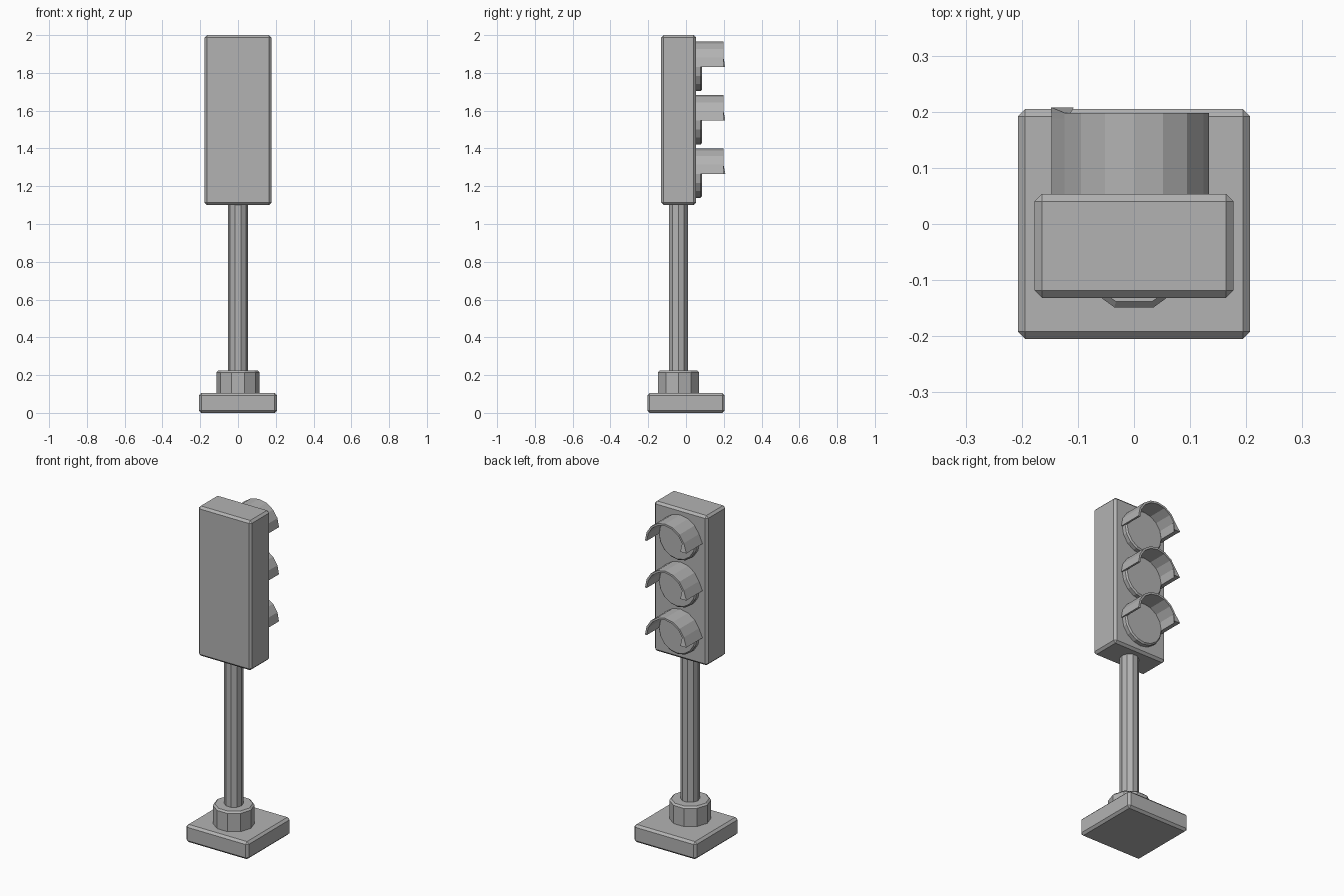
import bpy, bmesh, math
from mathutils import Matrix

cube = bpy.data.objects.get("Cube")
if cube:
    bpy.data.objects.remove(cube, do_unlink=True)

grey = bpy.data.materials.new("plain grey")
grey.use_nodes = True
colour = (0.45, 0.45, 0.45, 1)
grey.diffuse_color = colour
grey.node_tree.nodes["Principled BSDF"].inputs["Base Color"].default_value = colour


def finish(name, bm, location, bevel=0):
    """Turn a bmesh into a flat-shaded object with chamfered edges."""
    bmesh.ops.recalc_face_normals(bm, faces=bm.faces)
    mesh = bpy.data.meshes.new(name)
    bm.to_mesh(mesh)
    bm.free()
    mesh.materials.append(grey)
    obj = bpy.data.objects.new(name, mesh)
    obj.location = location
    bpy.context.collection.objects.link(obj)
    if bevel:
        mod = obj.modifiers.new("chamfer", "BEVEL")
        mod.width = bevel
        mod.segments = 1
        mod.limit_method = "ANGLE"
        mod.angle_limit = math.radians(50)
    return obj


def box(name, size, location, bevel):
    bm = bmesh.new()
    bmesh.ops.create_cube(bm, size=1)
    bmesh.ops.scale(bm, vec=size, verts=bm.verts)
    return finish(name, bm, location, bevel)


def cylinder(name, sides, radius, depth, location, bevel=0, along_y=False):
    bm = bmesh.new()
    bmesh.ops.create_cone(bm, cap_ends=True, segments=sides, radius1=radius,
                          radius2=radius, depth=depth)
    # put a corner on the x axis
    bmesh.ops.rotate(bm, verts=bm.verts, matrix=Matrix.Rotation(math.pi / 2, 3, "Z"))
    if along_y:
        bmesh.ops.rotate(bm, verts=bm.verts, matrix=Matrix.Rotation(math.pi / 2, 3, "X"))
    return finish(name, bm, location, bevel)


def visor(name, z):
    """Half-round hood with thickness and a flared tip at one end."""
    outer, inner, steps = 0.134, 0.122, 8
    layers = (0.045, 0.188, 0.198)
    bm = bmesh.new()
    rings = []
    for i in range(steps + 1):
        a = math.pi * i / steps
        loop = [(r * math.cos(a), y, r * math.sin(a))
                for r, ys in ((outer, layers), (inner, layers[::-1])) for y in ys]
        if i == steps:
            loop = [(-0.147 if k < 3 else x, y, zz) for k, (x, y, zz) in enumerate(loop)]
            loop[2] = (-0.148, 0.208, 0)
            loop[3] = (-0.107, 0.208, 0)
        rings.append([bm.verts.new(p) for p in loop])
    n = len(rings[0])
    for a, b in zip(rings, rings[1:]):
        for k in range(n):
            bm.faces.new((a[k], a[(k + 1) % n], b[(k + 1) % n], b[k]))
    for ring in (rings[0], rings[-1]):
        for k in range(2):
            bm.faces.new((ring[k], ring[k + 1], ring[n - 2 - k], ring[n - 1 - k]))
    return finish(name, bm, (0, 0, z))


# Stand
box("base", (0.414, 0.41, 0.106), (0, 0, 0.053), 0.013)
cylinder("collar", 10, 0.114, 0.13, (0, -0.04, 0.16), 0.01)
cylinder("pole", 10, 0.052, 0.95, (0, -0.04, 0.655))

# Signal housing
box("housing", (0.354, 0.185, 0.9), (0, -0.039, 1.55), 0.013)

# Three lamps, each with a hood
for label, z in (("top", 1.831), ("middle", 1.548), ("bottom", 1.265)):
    cylinder(label + "_lens", 16, 0.127, 0.05, (0, 0.06, z), 0.008, along_y=True)
    visor(label + "_visor", z)
